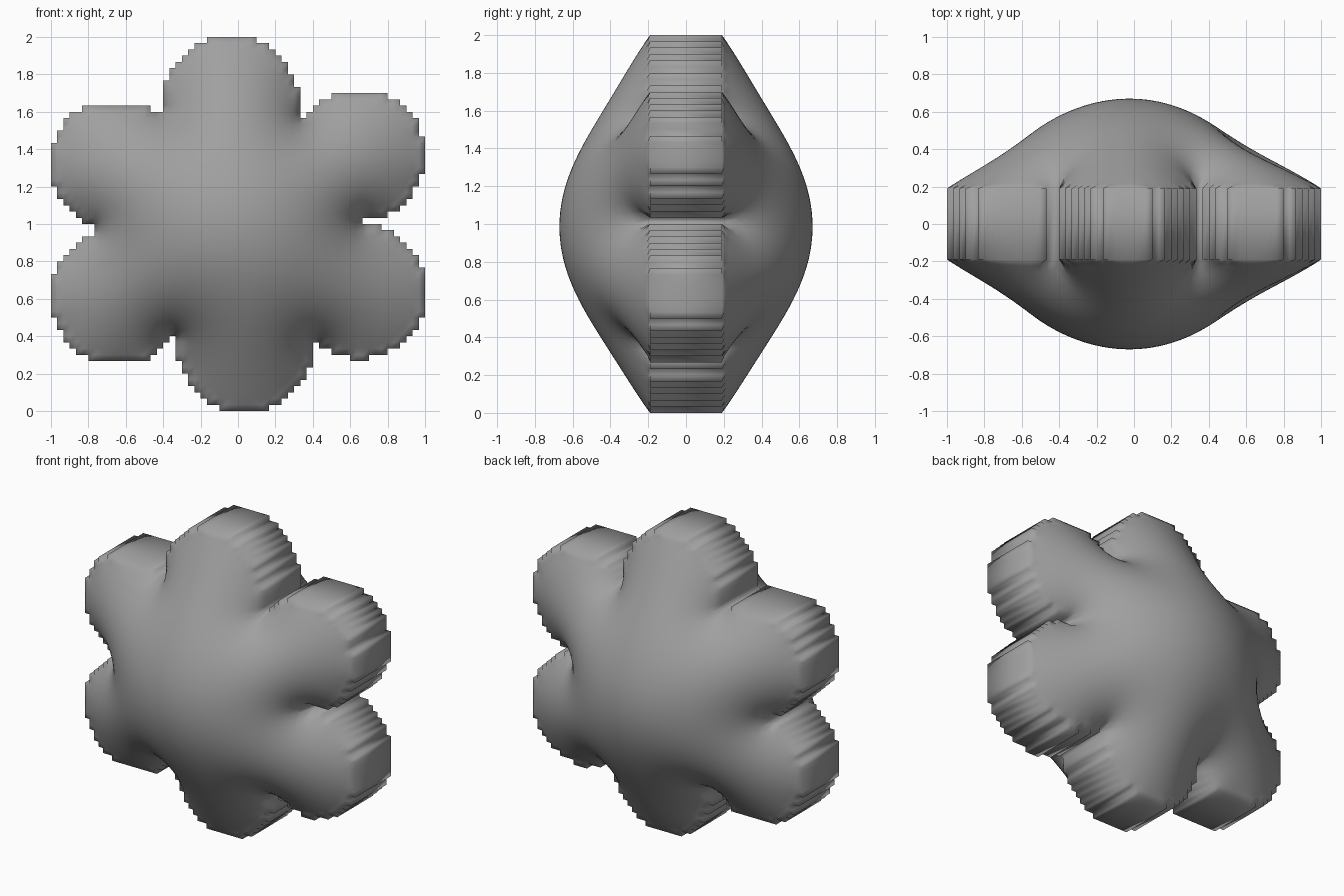
import bpy
import bmesh

cube = bpy.data.objects.get("Cube")
if cube:
    bpy.data.objects.remove(cube, do_unlink=True)

N = 60                 # cells per side
CELL = 2 / N
RIM, PEAK = 0.19, 0.67  # half depth at the edge and at the middle

# Petals: centre x, centre z, radius, and the heights that flatten them
PETALS = [
    (-0.04, 1.64, 0.365, 0, 2),
    (0.65, 1.37, 0.35, 0, 1.69),
    (0.65, 0.64, 0.36, 0.28, 2),
    (0.04, 0.36, 0.365, 0, 2),
    (-0.64, 0.61, 0.365, 0.25, 2),
    (-0.65, 1.32, 0.355, 0, 1.62),
]
# Hub corners sit in the notches between petals
HUB = [(-0.40, 1.60), (0.34, 1.58), (0.67, 1.02),
       (0.41, 0.34), (-0.31, 0.39), (-0.72, 0.98)]


def inside(x, z):
    for cx, cz, r, low, high in PETALS:
        if (x - cx) ** 2 + (z - cz) ** 2 < r * r and low < z < high:
            return True
    return all((bx - ax) * (z - az) - (bz - az) * (x - ax) < 0
               for (ax, az), (bx, bz) in zip(HUB, HUB[1:] + HUB[:1]))


# Stepped outline as a set of square cells
cells = {(i, j) for i in range(N) for j in range(N)
         if inside((i + 0.5) * CELL - 1, (j + 0.5) * CELL)}


def corners(i, j):
    return [(i, j), (i + 1, j), (i + 1, j + 1), (i, j + 1)]


# Inflate: relax a membrane that is pinned along the outline
points = sorted({p for c in cells for p in corners(*c)})
inner = [(i, j) for i, j in points
         if {(i, j), (i - 1, j), (i, j - 1), (i - 1, j - 1)} <= cells]
height = dict.fromkeys(points, 0.0)
for step in range(200):
    for i, j in inner:
        mean = (height[i - 1, j] + height[i + 1, j]
                + height[i, j - 1] + height[i, j + 1] + 1) / 4
        height[i, j] += 1.85 * (mean - height[i, j])
top = max(height.values())

# Front and back skins joined by a straight wall
bm = bmesh.new()
skins = {}
for side in (-1, 1):
    for i, j in points:
        depth = RIM + (PEAK - RIM) * height[i, j] / top
        skins[side, i, j] = bm.verts.new((i * CELL - 1, side * depth, j * CELL))
for i, j in cells:
    loop = corners(i, j)
    bm.faces.new([skins[-1, a, b] for a, b in loop])
    bm.faces.new([skins[1, a, b] for a, b in reversed(loop)])
    neighbours = [(i, j - 1), (i + 1, j), (i, j + 1), (i - 1, j)]
    for k, cell in enumerate(neighbours):
        if cell not in cells:
            p, q = loop[k], loop[(k + 1) % 4]
            bm.faces.new([skins[-1, *q], skins[-1, *p],
                          skins[1, *p], skins[1, *q]])
bmesh.ops.recalc_face_normals(bm, faces=bm.faces)
for face in bm.faces:
    face.smooth = True

mesh = bpy.data.meshes.new("puffy_flower")
bm.to_mesh(mesh)
bm.free()
flower = bpy.data.objects.new("puffy_flower", mesh)
bpy.context.collection.objects.link(flower)

# Plain grey
grey = bpy.data.materials.new("plain grey")
grey.use_nodes = True
colour = (0.35, 0.35, 0.35, 1)
grey.diffuse_color = colour
grey.node_tree.nodes["Principled BSDF"].inputs["Base Color"].default_value = colour
mesh.materials.append(grey)
